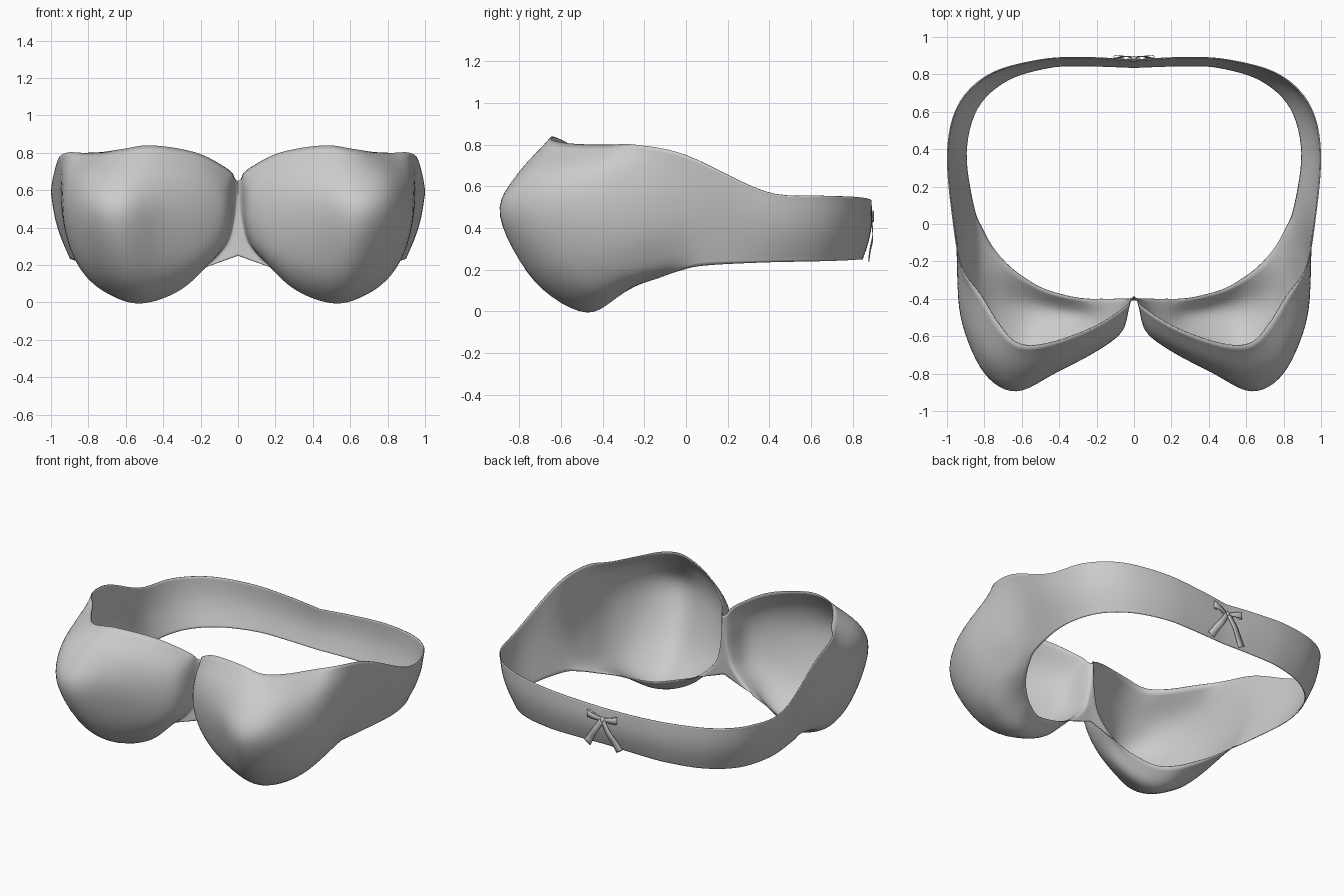
import bpy, bmesh, math
from mathutils import Vector

if "Cube" in bpy.data.objects:
    bpy.data.objects.remove(bpy.data.objects["Cube"])

fabric = bpy.data.materials.new("light grey fabric")
fabric.diffuse_color = (0.6, 0.6, 0.6, 1)
fabric.use_nodes = True
fabric.node_tree.nodes["Principled BSDF"].inputs["Base Color"].default_value = fabric.diffuse_color


def spline(pts, steps):
    """Smooth curve through the points (Catmull-Rom)."""
    pts = [Vector(p) for p in pts]
    ext = [2 * pts[0] - pts[1]] + pts + [2 * pts[-1] - pts[-2]]
    out = []
    for i in range(1, len(ext) - 2):
        a, b, c, d = ext[i - 1:i + 3]
        for s in range(steps):
            t = s / steps
            out.append(0.5 * (2 * b + (c - a) * t + (2 * a - 5 * b + 4 * c - d) * t * t
                              + (3 * b - a - 3 * c + d) * t ** 3))
    return out + [pts[-1]]


def grid_object(name, rows, thickness, offset):
    """Sheet through a grid of points, mirrored across x and thickened."""
    bm = bmesh.new()
    vs = [[bm.verts.new(p) for p in row] for row in rows]
    for r0, r1 in zip(vs, vs[1:]):
        for i in range(len(r0) - 1):
            bm.faces.new((r0[i], r0[i + 1], r1[i + 1], r1[i]))
    bmesh.ops.remove_doubles(bm, verts=bm.verts, dist=1e-5)
    # light smoothing of the interior of the sheet
    inner = [v for v in bm.verts if not v.is_boundary]
    if len(inner) > 200:
        for _ in range(3):
            bmesh.ops.smooth_vert(bm, verts=inner, factor=0.5, use_axis_x=True,
                                  use_axis_y=True, use_axis_z=True)
    bm.normal_update()
    me = bpy.data.meshes.new(name)
    bm.to_mesh(me)
    bm.free()
    ob = bpy.data.objects.new(name, me)
    bpy.context.collection.objects.link(ob)
    me.materials.append(fabric)
    m = ob.modifiers.new("mirror", 'MIRROR')
    m.use_clip = True
    s = ob.modifiers.new("thickness", 'SOLIDIFY')
    s.thickness = thickness
    s.offset = offset
    bpy.ops.object.select_all(action='DESELECT')
    ob.select_set(True)
    bpy.context.view_layer.objects.active = ob
    bpy.ops.object.shade_smooth_by_angle(angle=math.radians(50))
    return ob


# Upper and lower edges, from the front centre round the side to the back centre
top_edge = [(0, -.39, .65), (.015, -.41, .66), (.05, -.45, .71), (.22, -.555, .80),
            (.46, -.64, .84), (.62, -.64, .82), (.72, -.54, .805), (.82, -.38, .80),
            (.92, -.24, .80), (.968, 0, .75), (1, .38, .575), (.94, .64, .555),
            (.77, .805, .55), (.5, .88, .54), (.25, .89, .525), (0, .875, .51)]
bottom_edge = [(0, -.41, .25), (.18, -.405, .185), (.23, -.40, .16), (.32, -.39, .13),
               (.47, -.35, .09), (.58, -.29, .10), (.67, -.22, .13), (.75, -.13, .16),
               (.81, -.03, .195), (.86, .09, .22), (.90, .38, .235), (.84, .62, .24),
               (.68, .77, .245), (.45, .84, .25), (.25, .848, .25), (0, .84, .25)]
# Cup sections between the edges: upper, widest, lower and underside points
cup = [[(.02, -.42, .55), (.03, -.42, .43), (.06, -.42, .32), (.12, -.41, .24)],
       [(.06, -.55, .60), (.06, -.57, .45), (.09, -.54, .30), (.17, -.47, .19)],
       [(.20, -.655, .65), (.20, -.68, .46), (.21, -.62, .23), (.29, -.49, .075)],
       [(.42, -.755, .68), (.42, -.795, .47), (.42, -.68, .15), (.44, -.48, .005)],
       [(.62, -.81, .66), (.63, -.90, .46), (.61, -.73, .145), (.58, -.47, -.005)],
       [(.79, -.73, .66), (.80, -.80, .47), (.79, -.62, .20), (.74, -.42, .07)],
       [(.90, -.51, .66), (.92, -.53, .48), (.89, -.44, .28), (.83, -.31, .165)],
       [(.94, -.26, .68), (.945, -.26, .52), (.92, -.20, .37), (.86, -.11, .25)]]

# Cups, centre bridge and band as one lofted sheet
sections = []
for i, (t, b) in enumerate(zip(top_edge, bottom_edge)):
    t, b = Vector(t), Vector(b)
    if 1 <= i <= len(cup):
        mid = cup[i - 1]
    else:
        # straight band section, bowed slightly outward
        out = Vector((t.x, t.y, 0)).normalized() * (0.02 if i > 8 else 0)
        if i == len(top_edge) - 1:
            out.x = 0
        mid = [t.lerp(b, k / 5) + out * math.sin(math.pi * k / 5) for k in range(1, 5)]
    sections.append(spline([t, *mid, b], 6))
rows = [spline(line, 6) for line in zip(*sections)]
for row in rows:
    row[0].x = row[-1].x = 0
    for p in row:
        p.x = max(p.x, 0)
grid_object("cups_and_band", rows, 0.006, 1)

# Bow at the back: folded loops
loop = []
for k in range(17):
    a = 2 * math.pi * k / 16
    u = (1 - math.cos(a)) / 2
    loop.append((0.005 + 0.105 * u, 0.885 + 0.010 * u + 0.012 * math.sin(a) * u ** 0.5, u))
grid_object("bow_loops", [[Vector((x, y, 0.435 + 0.025 * u + s * (0.010 + 0.014 * u)))
                           for x, y, u in loop] for s in (1, 0, -1)], 0.003, 0)

# Hanging ribbon tails
path = spline([(.005, .892, .43), (.05, .897, .36), (.09, .885, .30), (.12, .878, .25)], 4)
grid_object("bow_tails", [[p + Vector((s * (.010 + .012 * k / 12), 0, s * .014))
                           for k, p in enumerate(path)] for s in (-1, 0, 1)], 0.003, 0)

# Knot
bpy.ops.mesh.primitive_uv_sphere_add(segments=16, ring_count=8, radius=1,
                                     location=(0, .886, .435))
knot = bpy.context.object
knot.name = "bow_knot"
knot.scale = (.017, .012, .02)
knot.data.materials.append(fabric)
bpy.ops.object.shade_smooth()
